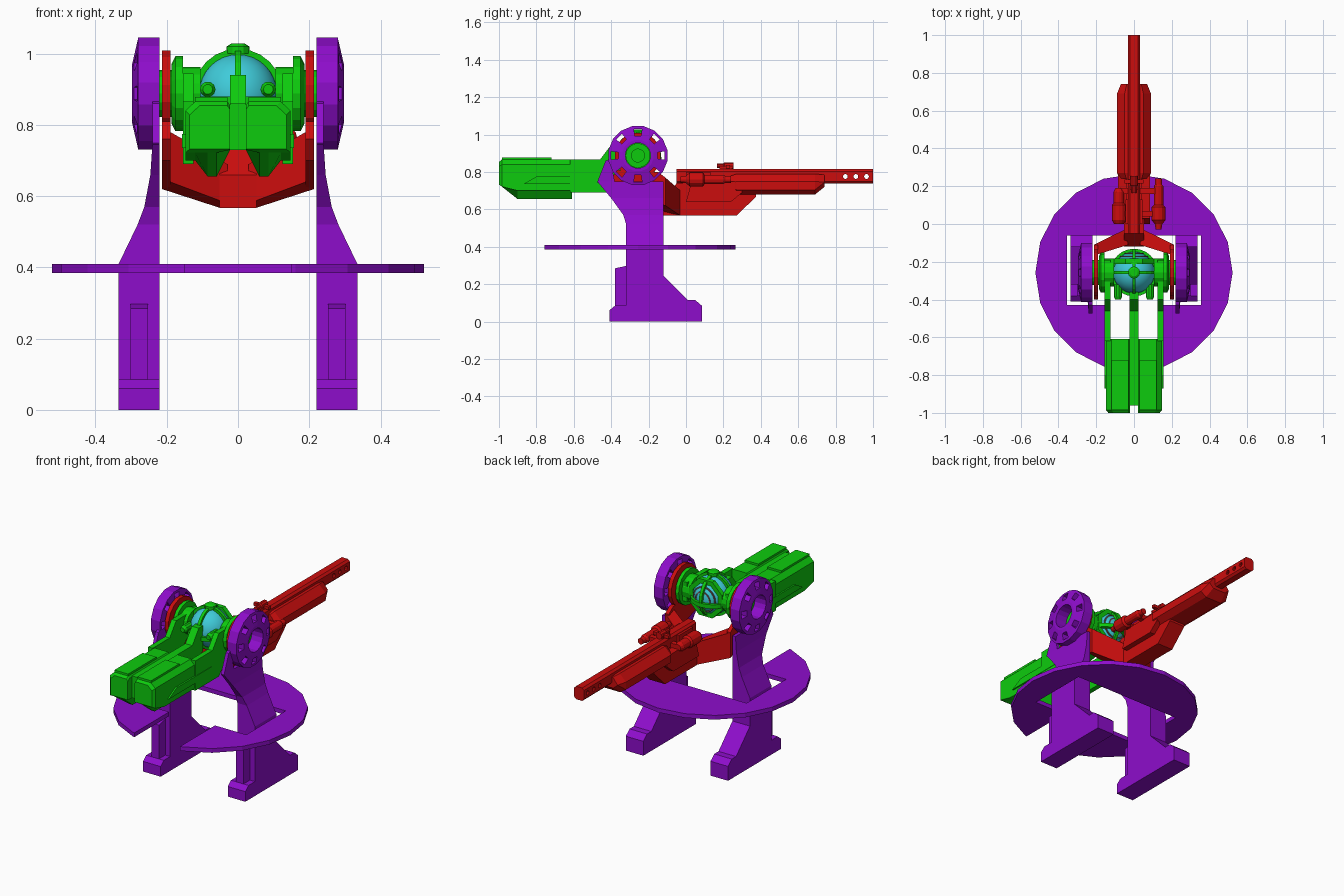
import bpy, bmesh
from math import pi, sin, cos
from mathutils import Vector

if "Cube" in bpy.data.objects:
    bpy.data.objects.remove(bpy.data.objects["Cube"])


def material(name, rgb):
    m = bpy.data.materials.new(name)
    m.use_nodes = True
    m.diffuse_color = (*rgb, 1)
    m.node_tree.nodes["Principled BSDF"].inputs["Base Color"].default_value = (*rgb, 1)
    return m


PURPLE = material("purple", (0.27, 0.004, 0.6))
RED = material("red", (0.6, 0.004, 0.004))
GREEN = material("green", (0.004, 0.6, 0.004))
CYAN = material("cyan glass", (0.05, 0.6, 0.7))
BROWN = material("grey brown", (0.2, 0.12, 0.11))

CY, CZ = -0.257, 0.888      # pivot shared by the stands, yoke and cockpit
PIVOT = Vector((0, CY, CZ))


def along(axis, t, u, v):
    return Vector({"X": (t, u, v), "Y": (u, t, v), "Z": (u, v, t)}[axis])


def loft(name, sections, mat, mirror=False, loop=False):
    """Skin equal-length point rings; caps the ends unless looped."""
    bm = bmesh.new()
    rings = [[bm.verts.new(p) for p in s] for s in sections]
    n = len(rings[0])
    for a, b in zip(rings, rings[1:] + (rings[:1] if loop else [])):
        for i in range(n):
            j = (i + 1) % n
            bm.faces.new((a[i], a[j], b[j], b[i]))
    if not loop:
        bm.faces.new(rings[0])
        bm.faces.new(rings[-1])
    bmesh.ops.recalc_face_normals(bm, faces=bm.faces)
    me = bpy.data.meshes.new(name)
    bm.to_mesh(me)
    bm.free()
    me.materials.append(mat)
    ob = bpy.data.objects.new(name, me)
    bpy.context.collection.objects.link(ob)
    if mirror:
        ob.modifiers.new("mirror", "MIRROR")
    return ob


def prism(name, pts, axis, a, b, mat, mirror=False):
    return loft(name, [[along(axis, t, u, v) for u, v in pts] for t in (a, b)], mat, mirror)


def box(name, x, y, z, mat, mirror=False):
    return prism(name, [(y[0], z[0]), (y[1], z[0]), (y[1], z[1]), (y[0], z[1])],
                 "X", x[0], x[1], mat, mirror)


def lathe(name, profile, axis, centre, mat, n=16, mirror=False, loop=False, turn=0.0):
    """Spin (offset along axis, radius) pairs around an axis through centre."""
    rings = [[Vector(centre) + along(axis, t, r * cos(2 * pi * (i + turn) / n),
                                     r * sin(2 * pi * (i + turn) / n))
              for i in range(n)] for t, r in profile]
    return loft(name, rings, mat, mirror, loop)


def hoop(name, axis, centre, r0, r1, w, mat, n=24, turn=0.0):
    return lathe(name, [(-w, r0), (w, r0), (w, r1), (-w, r1)], axis, centre, mat, n,
                 loop=True, turn=turn)


def cut(ob, cutter):
    mod = ob.modifiers.new("cut", "BOOLEAN")
    mod.operation, mod.object, mod.solver = "DIFFERENCE", cutter, "EXACT"
    while ob.modifiers[0] != mod:
        ob.modifiers.move(len(ob.modifiers) - 1, 0)
    others = [m for m in ob.modifiers if m != mod]
    for m in others:
        m.show_viewport = False
    dg = bpy.context.evaluated_depsgraph_get()
    ob.data = bpy.data.meshes.new_from_object(ob.evaluated_get(dg))
    ob.modifiers.remove(mod)
    for m in others:
        m.show_viewport = True
    bpy.data.objects.remove(cutter)


# Round platform with a slot open to the front
platform = lathe("platform", [(0.385, 0.522), (0.41, 0.522)], "Z", (0, CY, 0), PURPLE, 20)
cut(platform, prism("slot", [(-.355, -.06), (.355, -.06), (.355, -.43), (.15, -.43),
                             (.15, -.9), (-.15, -.9), (-.15, -.43), (-.355, -.43)],
                    "Z", 0.3, 0.5, PURPLE))

# Pair of stands: foot, front rib, tapering post and front wing
prism("stand_foot", [(-.41, 0), (.085, 0), (.085, .085), (.05, .115), (.01, .115),
                     (-.12, .245), (-.32, .245), (-.32, .085), (-.38, .085), (-.41, .06)],
      "X", .22, .335, PURPLE, True)
prism("stand_rib", [(-.38, .07), (-.31, .07), (-.31, .3), (-.38, .285)],
      "X", .252, .302, PURPLE, True)
posts = [(.245, -.32, -.12, .335), (.41, -.32, -.12, .335), (.52, -.32, -.12, .282),
         (.57, -.335, -.12, .263), (.66, -.4, -.12, .246), (.75, -.475, -.12, .24)]
loft("stand_post", [[(.22, f, z), (x, f, z), (x, b, z), (.22, b, z)] for z, f, b, x in posts],
     PURPLE, True)
prism("stand_wing", [(-.475, .745), (-.38, .745), (-.405, .87), (-.43, .86)],
      "X", .22, .24, PURPLE, True)

# Pivot wheels with a ring of windows
wheel = lathe("pivot_wheel", [(.22, .068), (.22, .16), (.28, .16), (.297, .085), (.297, .068)],
              "X", PIVOT, PURPLE, 16, True, True, 0.5)
for k in range(8):
    c, s = cos(k * pi / 4), sin(k * pi / 4)
    quad = [(CY + r * c - w * s, CZ + r * s + w * c)
            for r, w in ((.105, -.017), (.143, -.022), (.143, .022), (.105, .017))]
    cut(wheel, prism("window", quad, "X", .2, .32, PURPLE))

# Yoke: side rings, straps and angled arms into the gun
lathe("yoke_ring", [(.19, .07), (.213, .07), (.213, .124), (.19, .124)], "X", PIVOT, RED,
      16, True, True, 0.5)
prism("yoke_strap", [(-.4, .76), (-.36, .7), (-.2, .65), (-.11, .62), (-.11, .77),
                     (-.15, .8), (-.37, .81)], "X", .19, .213, RED, True)
loft("yoke_arm", [[(.19, -.16, .64), (.213, -.11, .62), (.213, -.11, .77), (.19, -.16, .78)],
                  [(.03, -.11, .58), (.05, -.03, .567), (.05, -.03, .70), (.03, -.11, .69)]],
     RED, True)

# Gun receiver, fore-end and barrel
prism("receiver", [(-.12, .567), (.27, .567), (.375, .668), (.375, .74), (-.05, .74),
                   (-.12, .66)], "X", -.052, .052, RED)
prism("receiver_side", [(.0, .64), (.24, .64), (.3, .69), (.3, .75), (.03, .75)],
      "X", .04, .085, RED, True)


def fore_section(y, w, lo, hi):
    half = [(w * .6, lo), (w, lo + .025), (w, hi - .04), (w * .55, hi)]
    return [(x, y, z) for x, z in half] + [(-x, y, z) for x, z in reversed(half)]


loft("fore_end", [fore_section(.24, .075, .69, .78), fore_section(.27, .09, .68, .79),
                  fore_section(.69, .09, .68, .79), fore_section(.74, .07, .72, .785)], RED)
barrel = prism("barrel", [(-.032, .75), (-.02, .738), (.02, .738), (.032, .75), (.032, .803),
                          (.02, .815), (-.02, .815), (-.032, .803)], "Y", -.05, 1, RED)
for y in (.852, .908, .965):
    cut(barrel, lathe("vent", [(-.1, .013), (.1, .013)], "X", (0, y, .776), RED, 10))

# Canisters beside the receiver and sight on top
lathe("left_canister", [(-.03, .015), (0, .02), (.02, .037), (.09, .037), (.1, .025),
                        (.2, .025), (.21, .018), (.24, .018)], "Y", (.13, 0, .76), RED, 12)
lathe("right_canister", [(0, .025), (.02, .037), (.1, .037), (.11, .028), (.17, .028),
                         (.19, .018)], "Y", (-.08, 0, .76), RED, 12)
for y in (.04, .16):
    box("canister_bracket", (-.08, .13), (y, y + .03), (.745, .775), RED)
box("sight_mount", (-.02, .02), (.18, .245), (.8, .83), RED)
lathe("sight_tube", [(.165, .013), (.2, .013), (.205, .02), (.255, .02)], "Y",
      (0, 0, .833), RED, 10)
box("sight_bar", (-.05, .05), (.215, .235), (.82, .838), RED)
box("rear_block", (-.045, .045), (.0, .13), (.73, .8), RED)

# Twin front pods with keels
outline = [(.03, .866), (.12, .866), (.148, .84), (.148, .7), (.12, .7), (.085, .655),
           (.06, .655), (.022, .73), (.022, .855)]


def pod_section(y, floor, inset=0.0):
    return [(x - inset * (x > .1), y, max(z, floor) - inset * (z > .8)) for x, z in outline]


loft("front_pod", [pod_section(-1, .732, .012), pod_section(-.985, .722),
                   pod_section(-.9, .655), pod_section(-.61, .655)], GREEN, True)
box("pod_top_plate", (.03, .12), (-.985, -.72), (.86, .878), GREEN, True)
prism("pod_side_panel", [(-.87, .735), (-.8, .775), (-.47, .775), (-.47, .735)],
      "X", .14, .157, GREEN, True)
prism("center_spine", [(-.96, .73), (-.6, .73), (-.36, .79), (-.36, .94), (-.4, .94),
                       (-.46, .86), (-.96, .86)], "X", -.023, .023, GREEN)

# Side arms and stepped hubs of the cockpit
prism("pod_arm", [(-.62, .69), (-.4, .69), (-.3, .8), (-.19, .83), (-.19, .945),
                  (-.4, .945), (-.46, .866), (-.62, .866)], "X", .125, .155, GREEN, True)
lathe("cockpit_hub", [(.105, .075), (.155, .075), (.155, .105), (.176, .105), (.186, .085),
                      (.186, .066), (.225, .066), (.225, .035), (.215, .035)],
      "X", PIVOT, GREEN, 16, True)

# Glass ball
bm = bmesh.new()
bmesh.ops.create_uvsphere(bm, u_segments=32, v_segments=16, radius=.11)
bmesh.ops.translate(bm, verts=bm.verts, vec=PIVOT)
for f in bm.faces:
    f.smooth = True
ball = bpy.data.meshes.new("glass_ball")
bm.to_mesh(ball)
bm.free()
ball.materials.append(CYAN)
bpy.context.collection.objects.link(bpy.data.objects.new("glass_ball", ball))

# Cage around the ball, top knob, rear frame and front bolts
hoop("cross_hoop", "Y", PIVOT, .108, .126, .009, GREEN)
hoop("length_hoop", "X", PIVOT, .108, .124, .009, GREEN)
hoop("waist_hoop", "Z", PIVOT - Vector((0, 0, .02)), .106, .126, .012, GREEN)
hoop("rear_frame", "Y", PIVOT + Vector((0, .06, 0)), .088, .116, .014, GREEN, 8, 0.5)
lathe("top_knob", [(1.0, .032), (1.02, .032), (1.028, .02)], "Z", (0, CY, 0), GREEN, 12)
lathe("front_bolt", [(-.4, .014), (-.385, .022), (-.32, .022)], "Y", (.085, 0, .9),
      GREEN, 10, True)

# Fine rings etched on the rear glass
for d, r in ((.085, .07), (.1, .046)):
    hoop("rear_glass_ring", "Y", PIVOT + Vector((0, d, 0)), r - .004, r + .003, .003, BROWN)
